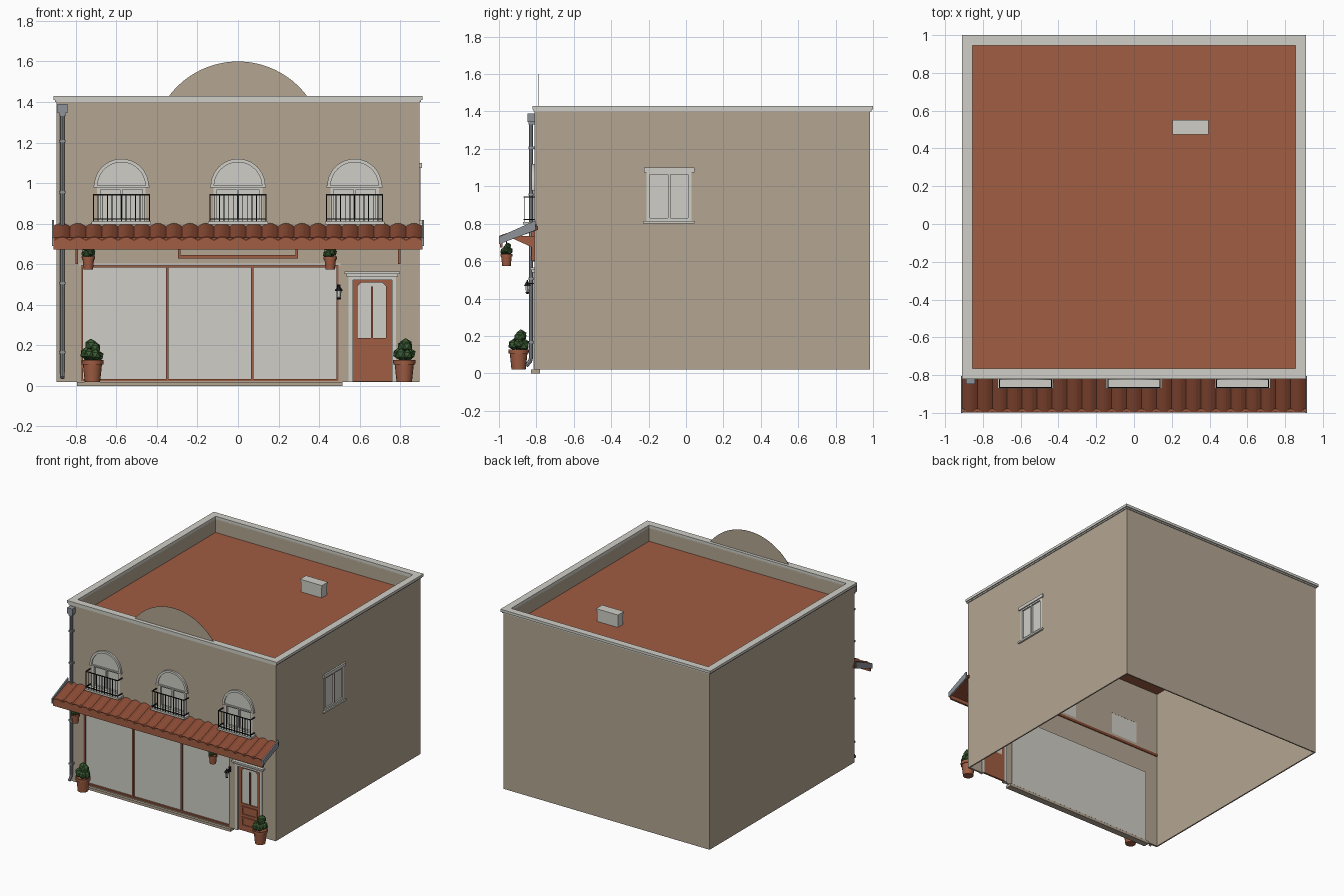
import bpy, bmesh, math, random
from mathutils import Vector, Matrix

if "Cube" in bpy.data.objects:
    bpy.data.objects.remove(bpy.data.objects["Cube"])

random.seed(4)


def mat(name, r, g, b):
    m = bpy.data.materials.new(name)
    lin = [(c / 255 / 12.92 if c < 10 else ((c / 255 + 0.055) / 1.055) ** 2.4) for c in (r, g, b)]
    m.diffuse_color = (*lin, 1)
    m.use_nodes = True
    m.node_tree.nodes["Principled BSDF"].inputs["Base Color"].default_value = m.diffuse_color
    return m


WALL = mat("beige_plaster", 180, 165, 146)
WHITE = mat("off_white", 207, 206, 199)
TERRA = mat("terracotta", 160, 93, 66)
TILE = mat("roof_tile_red", 138, 74, 52)
METAL = mat("grey_metal", 142, 147, 153)
BLACK = mat("black_iron", 28, 28, 30)
GREEN = mat("leaf_green", 58, 92, 50)


def finish(name, bm, m):
    bmesh.ops.recalc_face_normals(bm, faces=bm.faces)
    me = bpy.data.meshes.new(name)
    bm.to_mesh(me)
    bm.free()
    me.materials.append(m)
    ob = bpy.data.objects.new(name, me)
    bpy.context.collection.objects.link(ob)
    return ob


def boxes(name, m, *specs):
    """One object from boxes (x0, x1, y0, y1, z0, z1)."""
    bm = bmesh.new()
    for x0, x1, y0, y1, z0, z1 in specs:
        mtx = Matrix.Translation(((x0 + x1) / 2, (y0 + y1) / 2, (z0 + z1) / 2)) @ \
            Matrix.Diagonal((x1 - x0, y1 - y0, z1 - z0, 1))
        bmesh.ops.create_cube(bm, size=1, matrix=mtx)
    return finish(name, bm, m)


def plate(name, m, loops, a, b, axis="y"):
    """Flat outline with holes, drawn across an axis and thickened from a to b."""
    put = {"x": lambda u, v, d: (d, u, v), "y": lambda u, v, d: (u, d, v),
           "z": lambda u, v, d: (u, v, d)}[axis]
    normal = {"x": (1, 0, 0), "y": (0, -1, 0), "z": (0, 0, 1)}[axis]
    bm = bmesh.new()
    layers = []
    for d in ((a, b) if a != b else (a,)):
        edges, rings = [], []
        for lp in loops:
            vs = [bm.verts.new(put(u, v, d)) for u, v in lp]
            edges += [bm.edges.new((vs[i - 1], vs[i])) for i in range(len(vs))]
            rings.append(vs)
        bmesh.ops.triangle_fill(bm, use_beauty=True, edges=edges, normal=normal)
        layers.append(rings)
    if a != b:
        for p, q in zip(*layers):
            for i in range(len(p)):
                bm.faces.new((p[i - 1], p[i], q[i], q[i - 1]))
    return finish(name, bm, m)


def rect(u0, u1, v0, v1):
    return [(u0, v0), (u1, v0), (u1, v1), (u0, v1)]


def arc(cx, cz, r, a0=0.0, a1=math.pi, n=20):
    return [(cx + r * math.cos(a0 + (a1 - a0) * i / n), cz + r * math.sin(a0 + (a1 - a0) * i / n))
            for i in range(n + 1)]


def lathe(name, m, profile, loc, n=16):
    bm = bmesh.new()
    rings = [[bm.verts.new((loc[0] + r * math.cos(math.tau * i / n),
                            loc[1] + r * math.sin(math.tau * i / n), loc[2] + z))
              for i in range(n)] for r, z in profile]
    for p, q in zip(rings, rings[1:]):
        for i in range(n):
            bm.faces.new((p[i - 1], p[i], q[i], q[i - 1]))
    bm.faces.new(rings[0])
    bm.faces.new(rings[-1])
    ob = finish(name, bm, m)
    smooth(ob)
    return ob


def smooth(ob):
    bpy.ops.object.select_all(action="DESELECT")
    ob.select_set(True)
    bpy.context.view_layer.objects.active = ob
    bpy.ops.object.shade_smooth_by_angle(angle=math.radians(35))


def tube(name, m, pts, r):
    cu = bpy.data.curves.new(name, "CURVE")
    cu.dimensions, cu.bevel_depth, cu.bevel_resolution, cu.use_fill_caps = "3D", r, 2, True
    sp = cu.splines.new("POLY")
    sp.points.add(len(pts) - 1)
    for p, c in zip(sp.points, pts):
        p.co = (*c, 1)
    tmp = bpy.data.objects.new(name + "_path", cu)
    me = bpy.data.meshes.new_from_object(tmp)
    bpy.data.objects.remove(tmp)
    me.materials.clear()
    me.materials.append(m)
    ob = bpy.data.objects.new(name, me)
    bpy.context.collection.objects.link(ob)
    smooth(ob)


# Walls: open underneath, openings cut in the front and right side
WX = (-0.575, 0, 0.575)
outline = [(-.895, .02), (.545, .02), (.545, .535), (.78, .535), (.78, .02), (.895, .02),
           (.895, 1.41), (-.895, 1.41)]
holes = [rect(-.775, .495, .025, .595)] + [rect(x - .118, x + .118, .81, .98) for x in WX]
plate("front_wall", WALL, [outline] + holes, -.81, -.795)
plate("right_wall", WALL, [rect(-.81, .985, .02, 1.41), rect(-.205, .025, .815, 1.08)], .885, .895, "x")
boxes("left_wall", WALL, (-.895, -.885, -.81, .985, .02, 1.41))
boxes("back_wall", WALL, (-.895, .895, .975, .985, .02, 1.41))

# Flat roof, parapet, coping, gable arch and roof box
boxes("flat_roof", TERRA, (-.885, .885, -.795, .975, 1.29, 1.30))
plate("parapet_lining", WALL, [rect(-.885, .885, -.795, .975), rect(-.86, .86, -.77, .95)], 1.30, 1.41, "z")
plate("coping", WHITE, [rect(-.91, .91, -.82, 1.0), rect(-.855, .855, -.765, .945)], 1.41, 1.43, "z")
plate("coping_lower", WHITE, [rect(-.902, .902, -.815, .992), rect(-.86, .86, -.77, .95)], 1.40, 1.41, "z")
plate("gable_arch", WALL, [arc(0, 1.175, .425, .565, math.pi - .565, 32)], -.79, -.788)
boxes("roof_vent", WHITE, (.21, .39, .48, .545, 1.30, 1.385), (.205, .395, .475, .55, 1.385, 1.40))

# Shop window
boxes("shop_glass", WHITE, (-.775, .495, -.792, -.786, .025, .595))
plate("shop_frame", TERRA, [rect(-.775, .495, .025, .595), rect(-.765, .485, .035, .585)], -.805, -.79)
boxes("shop_mullions", TERRA, *[(x - .006, x + .006, -.803, -.79, .03, .59) for x in (-.35, .07)])
boxes("shop_top_trim", WHITE, (-.785, .505, -.815, -.80, .595, .603))
boxes("shop_step", WALL, (-.795, .515, -.83, -.78, 0, .02))

# Door with glazing, panels and white surround
gx0, gx1, gz0, gz1, c = .59, .73, .235, .51, .018
glazing = [(gx0, gz0), (gx1, gz0), (gx1, gz1 - c), (gx1 - c, gz1), (gx0 + c, gz1), (gx0, gz1 - c)]
plate("door_leaf", TERRA, [rect(.565, .76, .022, .525), glazing], -.80, -.785)
boxes("door_glass", WHITE, (.58, .74, -.791, -.787, .225, .52))
boxes("door_mullion", TERRA, (.655, .665, -.80, -.788, .235, .49))
for i, z in enumerate((.06, .145)):
    plate("door_panel_%d" % i, TERRA, [rect(.592, .728, z, z + .07), rect(.602, .718, z + .01, z + .06)],
          -.806, -.799)
boxes("door_jambs", WHITE, (.545, .566, -.815, -.785, .02, .535), (.759, .78, -.815, -.785, .02, .535),
      (.545, .78, -.815, -.785, .523, .54))
boxes("door_header", WHITE, (.535, .79, -.825, -.80, .54, .552), (.525, .80, -.835, -.80, .552, .565))

# Arched upper windows with balconies
for i, x in enumerate(WX):
    n = "upper_%d_" % i
    boxes(n + "glass", WHITE, (x - .118, x + .118, -.80, -.796, .81, .98))
    plate(n + "frame", WHITE, [rect(x - .12, x + .12, .81, .985), rect(x - .103, x - .006, .825, .968),
                               rect(x + .006, x + .103, .825, .968)], -.815, -.797)
    plate(n + "lunette", WHITE, [arc(x, .985, .12)], -.817, -.80)
    plate(n + "arch_trim", WHITE, [arc(x, .985, .135) + arc(x, .985, .118)[::-1]], -.825, -.805)
    boxes(n + "arch_sill", WHITE, (x - .138, x + .138, -.825, -.805, .978, .988))
    boxes(n + "balcony_slab", WHITE, (x - .147, x + .147, -.872, -.80, .795, .81))
    bars = [(x - .138 + k * .023 - .002, x - .138 + k * .023 + .002, -.867, -.863, .81, .945) for k in range(13)]
    rails = [(x - .141, x + .141, -.868, -.862, z, z + .006) for z in (.82, .94)]
    sides = [(x + s * .138 - .003, x + s * .138 + .003, -.866, -.81, z, z + .006)
             for s in (-1, 1) for z in (.82, .94)]
    boxes(n + "railing", BLACK, *bars, *rails, *sides)

# Right side window
boxes("side_glass", WHITE, (.884, .888, -.205, .025, .815, 1.08))
plate("side_frame", WHITE, [rect(-.21, .03, .81, 1.08), rect(-.192, -.096, .83, 1.063),
                            rect(-.084, .012, .83, 1.063)], .886, .899, "x")
boxes("side_lintel_and_sill", WHITE, (.89, .907, -.225, .045, 1.075, 1.10), (.89, .909, -.23, .045, .802, .815))

# Tiled awning: rippled tile sheet, soffit, fascia, end plates, brackets
bm = bmesh.new()
count, step = 23, 6
prev = None
for i in range(count * step + 1):
    x = -.908 + 1.816 * i / (count * step)
    h = .016 * abs(math.sin(math.pi * i / step))
    cur = [bm.verts.new((x, -.80, .79 + h)), bm.verts.new((x, -.997, .72 + h))]
    if prev:
        bm.faces.new((prev[0], prev[1], cur[1], cur[0]))
    prev = cur
tiles = finish("awning_tiles", bm, TILE)
tiles.modifiers.new("thickness", "SOLIDIFY").thickness = .006
plate("awning_soffit", TILE, [[(-.79, .768), (-.985, .698), (-.985, .718), (-.79, .788)]], -.908, .908, "x")
boxes("awning_fascia", TERRA, (-.91, .91, -.995, -.98, .672, .732))
for s in (-1, 1):
    side = "left" if s < 0 else "right"
    plate(side + "_awning_end", METAL, [[(-.805, .765), (-1, .69), (-1, .73), (-.805, .817)]],
          s * .907, s * .917, "x")
    plate(side + "_bracket", TERRA, [[(-.81, .60), (-.825, .60), (-.825, .675), (-.925, .72), (-.925, .735),
                                     (-.81, .735)]], s * .795 - .007, s * .795 + .007, "x")

# Blank sign board
plate("sign_frame", TERRA, [rect(-.297, .297, .628, .76), rect(-.283, .283, .645, .745)], -.828, -.80)
boxes("sign_panel", WALL, (-.285, .285, -.818, -.80, .64, .75))

# Drain pipe
boxes("drain_box", METAL, (-.89, -.842, -.848, -.81, 1.345, 1.39), (-.88, -.852, -.842, -.81, 1.33, 1.345))
tube("drain_pipe", METAL, [(-.866, -.828, 1.34), (-.866, -.828, .085), (-.866, -.834, .065),
                           (-.866, -.855, .04)], .011)
boxes("drain_clamps", METAL, *[(-.882, -.85, -.842, -.81, z, z + .012) for z in (.16, .5, .95, 1.2)])

# Wall lantern
lathe("lantern_glass", WHITE, [(.009, .435), (.014, .47)], (.497, -.848, 0), 6)
lathe("lantern_cap", BLACK, [(.02, .468), (.018, .474), (.006, .49), (.003, .498)], (.497, -.848, 0), 6)
lathe("lantern_base", BLACK, [(.005, .425), (.011, .43), (.011, .436)], (.497, -.848, 0), 6)
boxes("lantern_arm", BLACK, (.493, .501, -.848, -.81, .478, .484), (.489, .505, -.815, -.805, .46, .50))


# Potted shrubs: large on the ground, small hanging from the awning
def potted(name, x, y, z, s):
    prof = [(.038, 0), (.047, .085), (.054, .085), (.055, .108), (.047, .108), (.045, .098)]
    lathe(name + "_pot", TERRA, [(r * s, h * s) for r, h in prof], (x, y, z))
    bm = bmesh.new()
    for k in range(9):
        a = k * math.tau / 6
        r, h = (.03, .13) if k < 6 else (.014, .172)
        p = Vector((x + s * r * math.cos(a), y + s * r * math.sin(a),
                    z + s * (h + random.uniform(-.008, .012))))
        bmesh.ops.create_icosphere(bm, subdivisions=1, radius=s * random.uniform(.027, .034),
                                   matrix=Matrix.Translation(p) @ Matrix.Rotation(k * 1.3, 4, "Z"))
    finish(name + "_leaves", bm, GREEN)


potted("left_ground", -.718, -.895, .02, 1.0)
potted("right_ground", .82, -.895, .02, 1.0)
for side, x in (("left", -.738), ("right", .455)):
    potted(side + "_hanging", x, -.96, .573, .6)
    boxes(side + "_hanger", BLACK, (x - .002, x + .002, -.962, -.958, .63, .715),
          *[(x + s * .028 - .0015, x + s * .028 + .0015, -.9615, -.9585, .625, .672) for s in (-1, 1)],
          (x - .028, x + .028, -.9615, -.9585, .67, .673))
